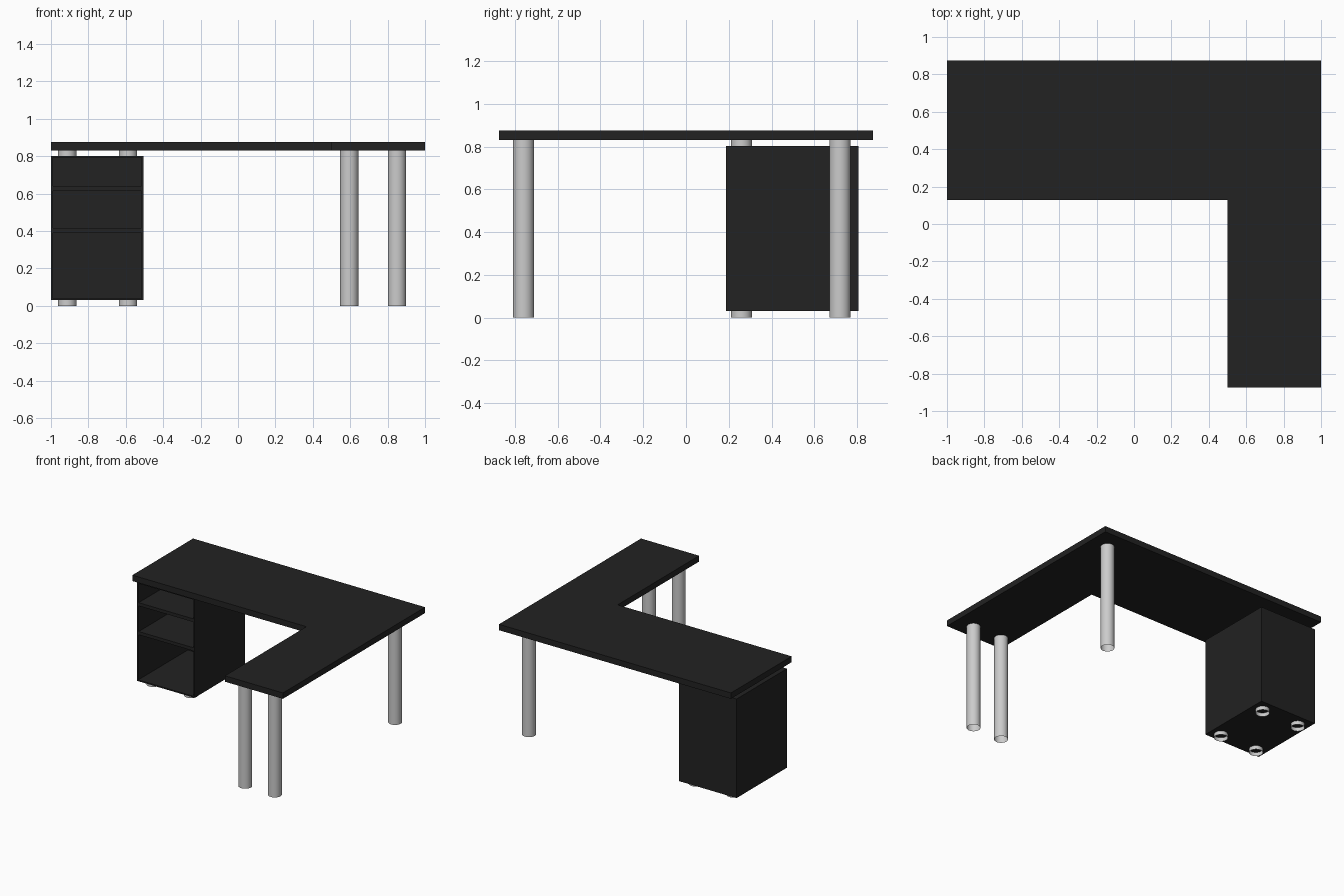
import bpy, bmesh

if "Cube" in bpy.data.objects:
    bpy.data.objects.remove(bpy.data.objects["Cube"])

black = bpy.data.materials.new("black_laminate")
black.diffuse_color = (0.016, 0.016, 0.016, 1)
black.use_nodes = True
black.node_tree.nodes["Principled BSDF"].inputs["Base Color"].default_value = black.diffuse_color


def finish(name, bm, mat=None):
    mesh = bpy.data.meshes.new(name)
    bm.to_mesh(mesh)
    bm.free()
    ob = bpy.data.objects.new(name, mesh)
    bpy.context.collection.objects.link(ob)
    if mat:
        mesh.materials.append(mat)
    return ob


def prism(name, outline, z0, z1, mat):
    bm = bmesh.new()
    face = bm.faces.new([bm.verts.new((x, y, z0)) for x, y in outline])
    top = bmesh.ops.extrude_face_region(bm, geom=[face])["geom"]
    bmesh.ops.translate(bm, vec=(0, 0, z1 - z0),
                        verts=[v for v in top if isinstance(v, bmesh.types.BMVert)])
    bmesh.ops.recalc_face_normals(bm, faces=bm.faces)
    return finish(name, bm, mat)


def box(name, x0, x1, y0, y1, z0, z1):
    return prism(name, [(x0, y0), (x1, y0), (x1, y1), (x0, y1)], z0, z1, black)


def tube(name, x, y, z0, z1, r=0.049):
    # open-ended metal tube
    bpy.ops.mesh.primitive_cylinder_add(vertices=32, radius=r, depth=z1 - z0,
                                        end_fill_type='NOTHING',
                                        location=(x, y, (z0 + z1) / 2))
    ob = bpy.context.object
    ob.name = name
    bpy.ops.object.shade_smooth_by_angle()


# L-shaped desktop
TOP0, TOP1 = 0.83, 0.876
prism("desktop", [(-1, 0.875), (-1, 0.128), (0.5, 0.128), (0.5, -0.875),
                  (1, -0.875), (1, 0.875)], TOP0, TOP1, black)

# Tall legs
for name, x, y in [("front_left_leg", 0.595, -0.76),
                   ("front_right_leg", 0.85, -0.76),
                   ("back_right_leg", 0.85, 0.72)]:
    tube(name, x, y, 0, TOP0)

# Open-fronted cabinet
X0, X1, Y0, Y1, Z0, Z1, T = -1.0, -0.505, 0.186, 0.806, 0.03, 0.802, 0.01
box("cabinet_left_side", X0, X0 + T, Y0, Y1, Z0, Z1)
box("cabinet_right_side", X1 - T, X1, Y0, Y1, Z0, Z1)
box("cabinet_bottom", X0 + T, X1 - T, Y0, Y1, Z0, Z0 + T)
box("cabinet_top", X0 + T, X1 - T, Y0, Y1, Z1 - T, Z1)
box("cabinet_back", X0 + T, X1 - T, Y1 - T, Y1, Z0 + T, Z1 - T)
for i, z in enumerate((0.39, 0.615)):
    box(f"cabinet_shelf_{i + 1}", X0 + T, X1 - T, Y0 + 0.005, Y1 - T, z, z + 0.025)

# Short tubes below and above the cabinet
for x in (-0.913, -0.588):
    for y in (0.26, 0.72):
        tube("cabinet_foot", x, y, 0, Z0)
        tube("cabinet_spacer", x, y, Z1, TOP0)
